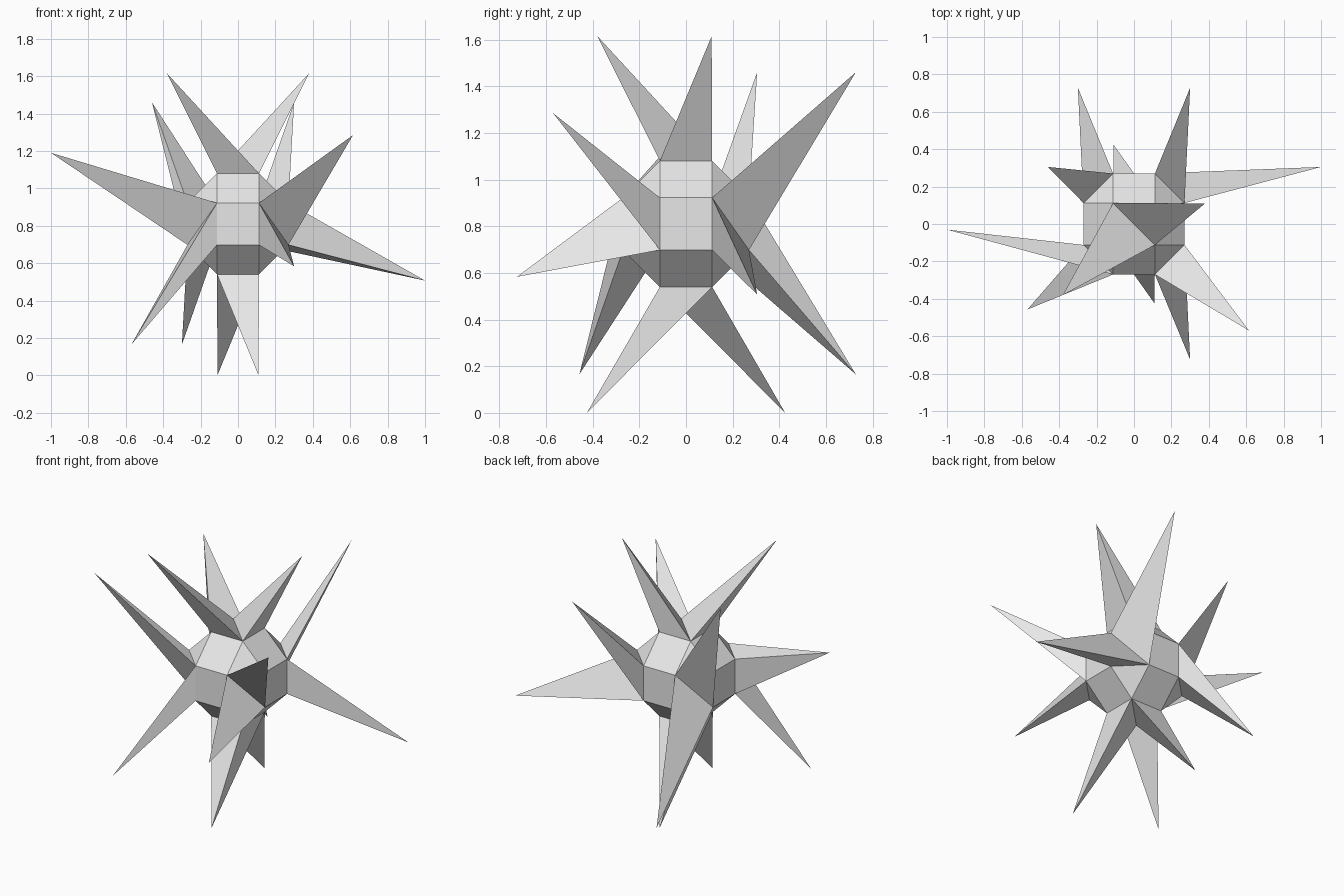
import bpy, bmesh
from mathutils import Vector

if "Cube" in bpy.data.objects:
    bpy.data.objects.remove(bpy.data.objects["Cube"])

A, B, CZ = 0.112, 0.27, 0.81   # half edge, half width, centre height

grey = bpy.data.materials.new("plain grey")
grey.diffuse_color = (0.8, 0.8, 0.8, 1)
grey.use_nodes = True
grey.node_tree.nodes["Principled BSDF"].inputs["Base Color"].default_value = grey.diffuse_color

bm = bmesh.new()

# Core: hull of 24 corners, coplanar triangles merged into squares
for axis in range(3):
    for s in (-1, 1):
        for t in (-1, 1):
            for u in (-1, 1):
                p = [s * A, t * A]
                p.insert(axis, u * B)
                bm.verts.new((p[0], p[1], p[2] + CZ))
bmesh.ops.convex_hull(bm, input=bm.verts[:])
bmesh.ops.dissolve_limit(bm, angle_limit=0.05, verts=bm.verts[:], edges=bm.edges[:])


def corner(x, y, z):
    target = Vector((x, y, CZ + z))
    return min(bm.verts, key=lambda v: (v.co - target).length)


def split_and_spike(p, q, tips):
    """Split the square holding corners p and q, then raise a spike on each half."""
    a, b = corner(*p), corner(*q)
    bmesh.ops.connect_vert_pair(bm, verts=[a, b])
    edge = next(e for e in a.link_edges if e.other_vert(a) == b)
    halves = list(edge.link_faces)
    centres = [f.calc_center_median() for f in halves]
    tips = [Vector(t) for t in tips]
    # Pair each half with the tip lying on its side of the diagonal
    across = centres[0] - centres[1]
    tips.sort(key=lambda t: -t.dot(across))
    for f, tip in zip(halves, tips):
        bmesh.ops.poke(bm, faces=[f])["verts"][0].co = tip


# Top and bottom squares
split_and_spike((-A, A, B), (A, -A, B), [(-0.38, -0.38, 1.615), (0.38, 0.11, 1.615)])
split_and_spike((-A, -A, -B), (A, A, -B), [(-0.11, 0.425, 0.0), (0.11, -0.425, 0.0)])

# Four upright diagonal squares: upper and lower tip of each
split_and_spike((A, -B, A), (B, -A, -A), [(0.615, -0.57, 1.285), (0.30, -0.725, 0.583)])
split_and_spike((-A, -B, A), (-B, -A, -A), [(-1.0, -0.03, 1.19), (-0.57, -0.457, 0.165)])
split_and_spike((-A, B, A), (-B, A, -A), [(-0.46, 0.305, 1.46), (-0.30, 0.728, 0.165)])
split_and_spike((B, A, A), (A, B, -A), [(0.30, 0.728, 1.46), (1.0, 0.305, 0.507)])

bmesh.ops.recalc_face_normals(bm, faces=bm.faces[:])
mesh = bpy.data.meshes.new("spiked_ball")
bm.to_mesh(mesh)
bm.free()
mesh.materials.append(grey)
ball = bpy.data.objects.new("spiked_ball", mesh)
bpy.context.collection.objects.link(ball)
